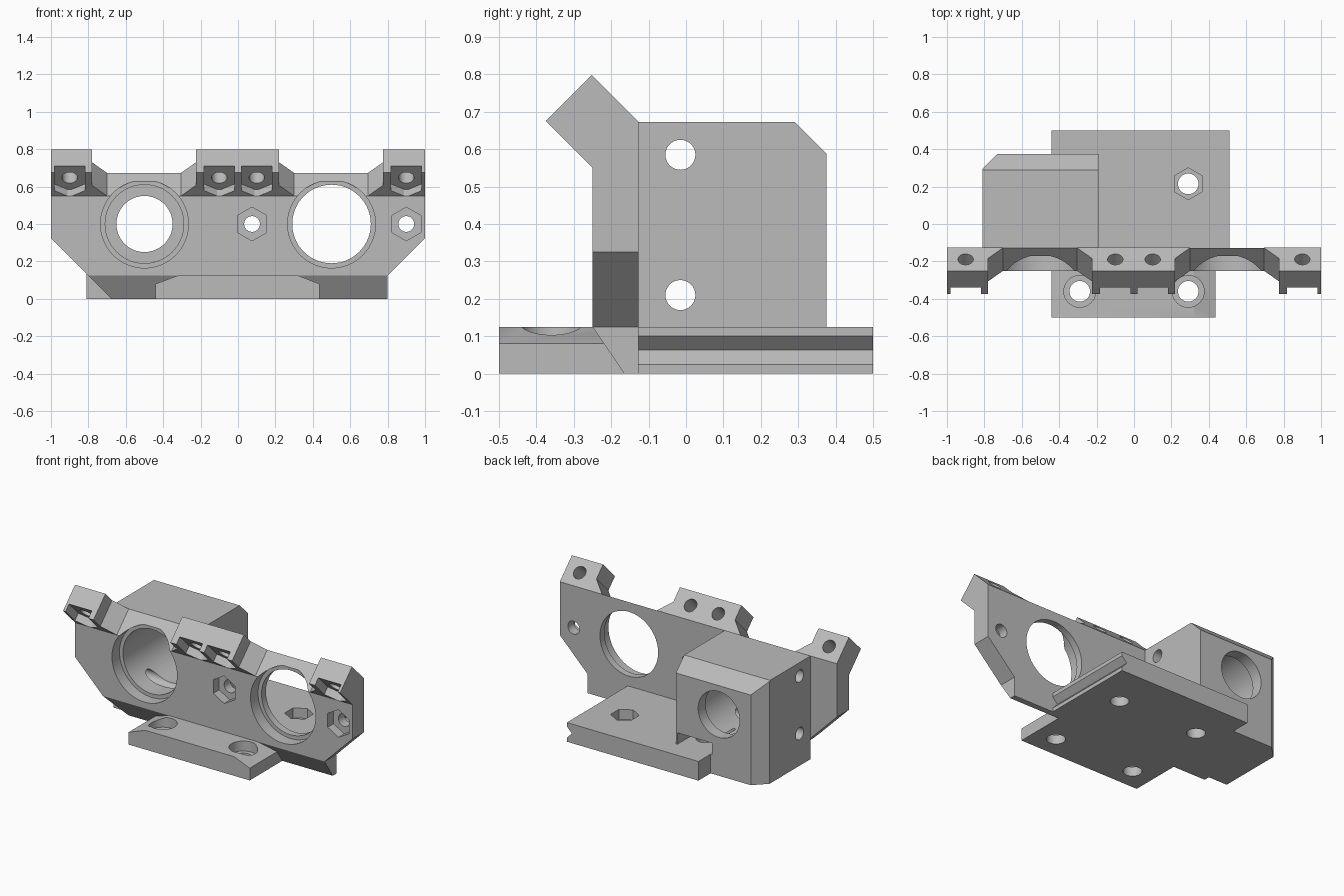
import bpy, bmesh, math
from mathutils import Matrix, Vector

if "Cube" in bpy.data.objects:
    bpy.data.objects.remove(bpy.data.objects["Cube"], do_unlink=True)

grey = bpy.data.materials.new("plain_grey")
grey.use_nodes = True
colour = (0.5, 0.5, 0.5, 1)
grey.diffuse_color = colour
grey.node_tree.nodes["Principled BSDF"].inputs["Base Color"].default_value = colour


def add_object(name, bm):
    bmesh.ops.recalc_face_normals(bm, faces=bm.faces[:])
    mesh = bpy.data.meshes.new(name)
    bm.to_mesh(mesh)
    bm.free()
    obj = bpy.data.objects.new(name, mesh)
    bpy.context.collection.objects.link(obj)
    return obj


def prism(name, points, axis, lo, hi):
    """Extrude a 2D outline along one axis; the outline lies in the other two."""
    place = {"x": lambda a, b, d: (d, a, b),
             "y": lambda a, b, d: (a, d, b),
             "z": lambda a, b, d: (a, b, d)}[axis]
    bm = bmesh.new()
    face = bm.faces.new([bm.verts.new(place(a, b, lo)) for a, b in points])
    grown = bmesh.ops.extrude_face_region(bm, geom=[face])["geom"]
    verts = [g for g in grown if isinstance(g, bmesh.types.BMVert)]
    bmesh.ops.translate(bm, verts=verts, vec=Vector(place(0, 0, hi - lo)))
    return add_object(name, bm)


def box(x0, x1, y0, y1, z0, z1):
    return prism("cutter", [(x0, y0), (x1, y0), (x1, y1), (x0, y1)], "z", z0, z1)


def bore(radius, axis, a, b, lo, hi, sides=64):
    """Round or hexagonal cutter along an axis, centred on (a, b)."""
    mid = (lo + hi) / 2
    centre = {"x": (mid, a, b), "y": (a, mid, b), "z": (a, b, mid)}[axis]
    turn = {"x": Matrix.Rotation(math.pi / 2, 4, "Y"),
            "y": Matrix.Rotation(math.pi / 2, 4, "X"),
            "z": Matrix.Identity(4)}[axis]
    bm = bmesh.new()
    bmesh.ops.create_cone(bm, cap_ends=True, segments=sides, radius1=radius,
                          radius2=radius, depth=hi - lo,
                          matrix=Matrix.Translation(centre) @ turn)
    return add_object("cutter", bm)


def finish(obj, cutters):
    """Cut the part, give it its material and shade it."""
    for cutter in cutters:
        mod = obj.modifiers.new("cut", "BOOLEAN")
        mod.operation, mod.solver, mod.object = "DIFFERENCE", "EXACT", cutter
    bpy.context.view_layer.update()
    graph = bpy.context.evaluated_depsgraph_get()
    mesh = bpy.data.meshes.new_from_object(obj.evaluated_get(graph))
    obj.modifiers.clear()
    obj.data = mesh
    for cutter in cutters:
        bpy.data.objects.remove(cutter, do_unlink=True)
    mesh.materials.clear()
    mesh.materials.append(grey)
    bpy.ops.object.select_all(action="DESELECT")
    obj.select_set(True)
    bpy.context.view_layer.objects.active = obj
    bpy.ops.object.shade_smooth_by_angle(angle=math.radians(25))
    return obj


FRONT, BACK = -0.25, -0.127   # faces of the upright plate
TOP, FLOOR = 0.673, 0.125     # plate top and base top

# Upright plate with sloped top, undercut foot, two large bores and nut holes
plate = prism("front_plate", [(-1, 0.325), (-0.675, 0), (0.8, 0), (0.8, FLOOR),
                              (1, 0.325), (1, TOP), (-1, TOP)], "y", FRONT, BACK)
cuts = [prism("cutter", [(-0.4, 0.4), (0, 0.8), (-0.4, 0.8)], "x", -1.1, 1.1),
        prism("cutter", [(-0.267, 0.15), (-0.148, -0.025), (-0.4, -0.025),
                         (-0.4, 0.15)], "x", -1.1, 1.1)]
for x in (-0.5, 0.5):
    cuts += [bore(0.235, "y", x, 0.4, -0.4, -0.172), bore(0.21, "y", x, 0.4, -0.3, 0)]
for x in (0.075, 0.9):
    cuts += [bore(0.09, "y", x, 0.4, -0.4, -0.19, 6), bore(0.042, "y", x, 0.4, -0.3, 0)]
finish(plate, cuts)

# Front foot of the base with bevelled sides and counterbored screw holes
foot = prism("base_front", [(-0.44, 0), (0.435, 0), (0.435, 0.08), (0.32, FLOOR),
                            (-0.32, FLOOR), (-0.44, 0.08)], "y", -0.5, BACK)
cuts = []
for x in (-0.29, 0.29):
    cuts += [bore(0.085, "z", x, -0.36, 0.06, 0.3), bore(0.055, "z", x, -0.36, -0.1, 0.2)]
finish(foot, cuts)

# Rear base with a V groove along its edge
rear = prism("base_rear", [(-0.44, 0), (0.51, 0), (0.51, 0.025), (0.474, 0.063),
                           (0.51, 0.1), (0.51, FLOOR), (-0.44, FLOOR)], "y", BACK, 0.5)
cuts = [bore(0.055, "z", x, 0.215, -0.1, 0.3) for x in (-0.29, 0.29)]
cuts += [bore(0.085, "z", 0.29, 0.215, 0.06, 0.3, 6)]
finish(rear, cuts)

# Bearing block with stepped bore, cross holes, bevels and a nut slot
block = prism("bore_block", [(-0.81, BACK), (-0.19, BACK), (-0.19, 0.375),
                             (-0.73, 0.375), (-0.81, 0.295)], "z", 0, TOP)
cuts = [prism("cutter", [(0.19, 0.773), (0.475, 0.488), (0.475, 0.773)], "x", -1, 0),
        bore(0.21, "y", -0.5, 0.4, -0.3, 0.3),
        bore(0.15, "y", -0.5, 0.4, 0.2, 0.5),
        bore(0.055, "z", -0.29, 0.215, -0.1, 0.18),
        box(-0.45, -0.2, 0.13, 0.5, FLOOR, 0.2)]
cuts += [bore(0.04, "x", -0.015, z, -1, 0) for z in (0.21, 0.585)]
finish(block, cuts)

# Tilted mounting tabs with flared roots, screw holes and open nut pockets
SIDE, RISE, FLARE = 0.174, 0.177, 0.08
tilt = Matrix.Translation((0, FRONT, 0.55)) @ Matrix.Rotation(math.pi / 4, 4, "X")


def tab(name, x0, x1, flare0, flare1, holes):
    outline = [(x0 - flare0, 0), (x1 + flare1, 0)]
    outline += [(x1, FLARE)] if flare1 else []
    outline += [(x1, RISE), (x0, RISE)]
    outline += [(x0, FLARE)] if flare0 else []
    obj = prism(name, outline, "y", 0, SIDE)
    cutters = []
    for x in holes:
        cutters += [bore(0.041, "y", x, 0.088, -0.1, 0.3),
                    bore(0.095, "y", x, 0.088, -0.1, 0.05, 6),
                    box(x - 0.0823, x + 0.0823, -0.11, 0.05, 0.088, 0.3)]
    finish(obj, cutters).matrix_world = tilt


tab("right_tab", -1, -0.78, 0, FLARE, [-0.9])
tab("middle_tab", -0.225, 0.22, FLARE, FLARE, [-0.1, 0.1])
tab("left_tab", 0.775, 1, FLARE, 0, [0.9])
